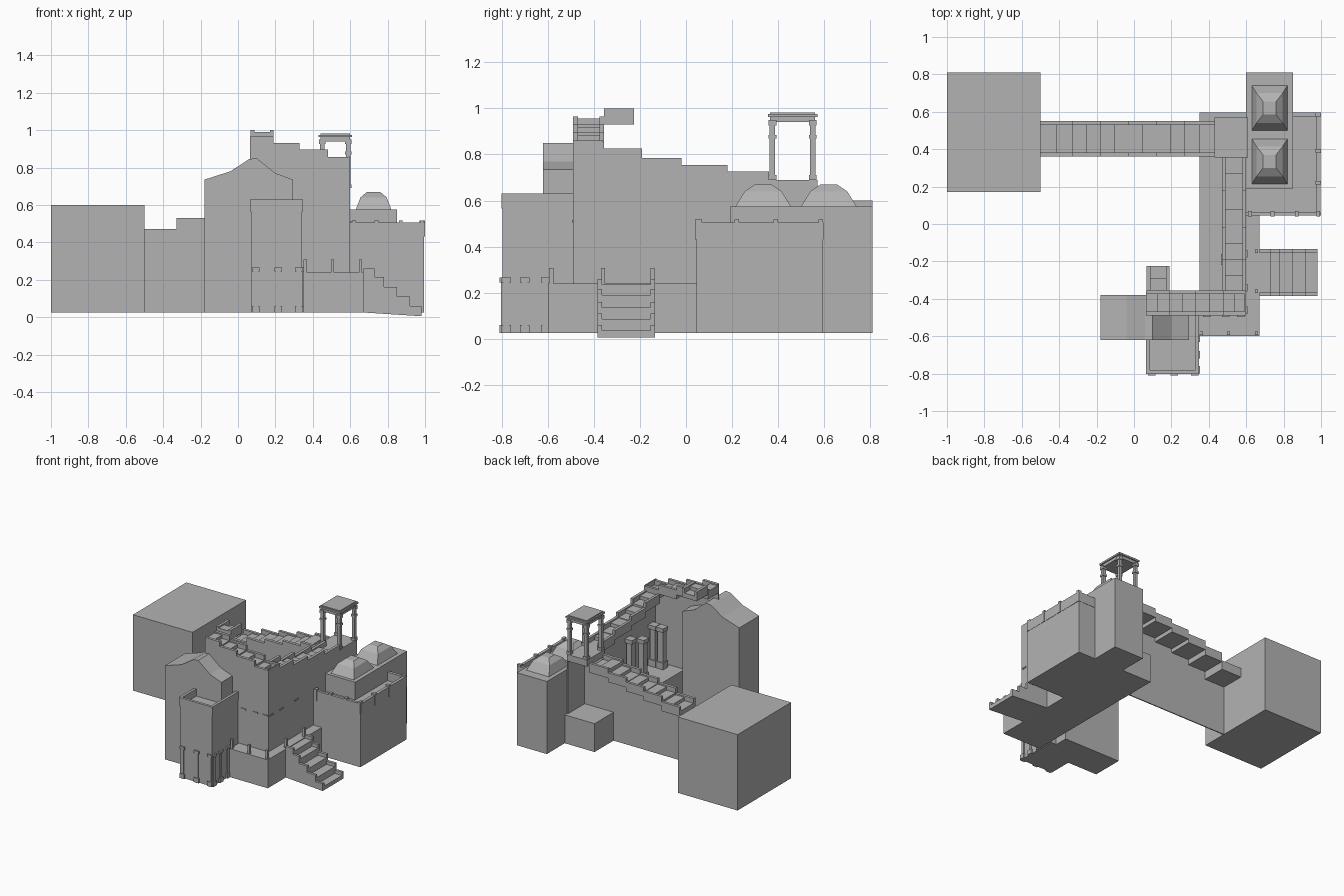
import bpy, bmesh
from mathutils import Vector

if "Cube" in bpy.data.objects:
    bpy.data.objects.remove(bpy.data.objects["Cube"], do_unlink=True)

stone = bpy.data.materials.new("grey_stone")
stone.use_nodes = True
GREY = (0.45, 0.45, 0.45, 1)
stone.diffuse_color = GREY
stone.node_tree.nodes["Principled BSDF"].inputs["Base Color"].default_value = GREY

GROUND, TERRACE = 0.025, 0.24


def finish(name, bm):
    bmesh.ops.recalc_face_normals(bm, faces=bm.faces)
    mesh = bpy.data.meshes.new(name)
    bm.to_mesh(mesh)
    bm.free()
    mesh.materials.append(stone)
    ob = bpy.data.objects.new(name, mesh)
    bpy.context.collection.objects.link(ob)
    return ob


def add_box(bm, x, y, z):
    verts = bmesh.ops.create_cube(bm, size=1)["verts"]
    for v in verts:
        v.co = Vector([r[0] + (c + 0.5) * (r[1] - r[0]) for r, c in zip((x, y, z), v.co)])


def boxes(name, parts):
    bm = bmesh.new()
    for part in parts:
        add_box(bm, *part)
    return finish(name, bm)


def prism(name, profile, axis, lo, hi):
    """Extrude an (along, z) profile across the given axis."""
    bm = bmesh.new()
    place = (lambda a, z, d: (d, a, z)) if axis == "x" else (lambda a, z, d: (a, d, z))
    face = bm.faces.new([bm.verts.new(place(a, z, lo)) for a, z in profile])
    out = bmesh.ops.extrude_face_region(bm, geom=[face])["geom"]
    move = Vector(place(0, 0, hi - lo))
    bmesh.ops.translate(bm, vec=move, verts=[v for v in out if isinstance(v, bmesh.types.BMVert)])
    return finish(name, bm)


def stepped(edges, heights, bottom):
    """Stair-shaped outline standing on a flat bottom."""
    pts = [(edges[0], bottom)]
    for a, b, z in zip(edges, edges[1:], heights):
        pts += [(a, z), (b, z)]
    return pts + [(edges[-1], bottom)]


def flight(name, edges, heights, along, lo, hi):
    """Overhanging steps: slab, raised tread and two curbs for each step."""
    parts = []
    for i, (a, b, z) in enumerate(zip(edges, edges[1:], heights)):
        up = i + 1 < len(heights) and heights[i + 1] > z
        mid = (a + b) / 2
        tread = (mid, b) if up else (a, mid)
        for run, side, height in (
            ((a, b), (lo, hi), (z - 0.07, z - 0.035)),
            (tread, (lo + 0.02, hi - 0.02), (z - 0.035, z - 0.01)),
            ((a, b), (lo, lo + 0.02), (z - 0.07, z)),
            ((a, b), (hi - 0.02, hi), (z - 0.07, z)),
        ):
            parts.append((run, side, height) if along == "x" else (side, run, height))
    boxes(name, parts)


# Plain house blocks
boxes("large_house", [((-1, -0.5), (0.17, 0.81), (GROUND, 0.6))])
boxes("terrace_base", [((0.35, 0.67), (-0.6, 0.595), (GROUND, TERRACE))])
boxes("domed_house", [((0.6, 0.85), (0.19, 0.81), (GROUND, 0.575))])
boxes("balcony_house", [((0.6, 0.995), (0.045, 0.595), (GROUND, 0.44))])
gable = [(-0.18, GROUND), (-0.18, 0.735), (-0.04, 0.78), (0.06, 0.845), (0.1, 0.85),
         (0.2, 0.77), (0.295, 0.735), (0.295, GROUND)]
prism("gabled_house", gable, "y", -0.62, -0.38)

# Roof domes as stacked tapering rings
for n, cy in (("front", 0.335), ("rear", 0.62)):
    bm = bmesh.new()
    rings = []
    for hx, hy, z in ((0.095, 0.12, 0.575), (0.07, 0.08, 0.64), (0.035, 0.035, 0.67)):
        rings.append([bm.verts.new((0.725 + sx * hx, cy + sy * hy, z))
                      for sx, sy in ((-1, -1), (1, -1), (1, 1), (-1, 1))])
    for r0, r1 in zip(rings, rings[1:]):
        for i in range(4):
            j = (i + 1) % 4
            bm.faces.new((r0[i], r0[j], r1[j], r1[i]))
    bm.faces.new(rings[-1])
    finish(n + "_dome", bm)

# Balcony parapet with small posts
boxes("balcony_parapet", [
    ((0.6, 1.0), (0.045, 0.065), (0.43, 0.505)),
    ((0.975, 0.997), (0.045, 0.595), (0.43, 0.505)),
    ((0.85, 0.997), (0.575, 0.597), (0.43, 0.505)),
])
boxes("balcony_posts",
      [((x - 0.01, x + 0.01), (0.04, 0.07), (0.43, 0.518)) for x in (0.62, 0.74, 0.87, 0.985)]
      + [((0.97, 1.0), (y - 0.01, y + 0.01), (0.43, 0.518)) for y in (0.22, 0.39, 0.585)])

# Tall thin walls carrying the stairs
bridge_x = (-0.5, -0.33, -0.18, -0.03, 0.12, 0.27, 0.43)
bridge_z = (0.47, 0.53, 0.57, 0.6, 0.63, 0.66)
side_y = (-0.49, -0.36, -0.19, -0.02, 0.18, 0.36)
side_z = (0.86, 0.825, 0.785, 0.755, 0.725)
front_x = (0.065, 0.19, 0.33, 0.48, 0.6)
front_z = (0.965, 0.93, 0.895, 0.855)
prism("bridge_wall", stepped(bridge_x + (0.6,), bridge_z + (0.69,), GROUND), "y", 0.36, 0.368)
prism("side_wall", stepped(side_y + (0.57,), side_z + (0.69,), GROUND), "x", 0.592, 0.6)
prism("front_wall", stepped(front_x, front_z, GROUND), "y", -0.49, -0.482)
flight("bridge_steps", bridge_x, bridge_z, "x", 0.362, 0.55)
flight("side_steps", side_y[1:], side_z[1:], "y", 0.47, 0.599)
flight("front_steps", front_x, front_z, "x", -0.489, -0.355)
flight("upper_landing", (-0.355, -0.225), (1.0,), "y", 0.067, 0.19)

# Beam ends poking through the walls
boxes("beam_ends",
      [((0.6, 0.606), (y, y + 0.04), (0.505, 0.515)) for y in (-0.48, -0.36, -0.18)]
      + [((x, x + 0.04), (-0.496, -0.49), (0.505, 0.515)) for x in (0.37, 0.47, 0.55)])

# Open pavilion on the top corner
boxes("pavilion_floor", [((0.43, 0.6), (0.36, 0.57), (0.64, 0.69))])
columns = []
for cx in (0.45, 0.59):
    for cy in (0.375, 0.55):
        for h, z in ((0.012, (0.69, 0.95)), (0.017, (0.69, 0.71)),
                     (0.017, (0.87, 0.885)), (0.017, (0.925, 0.95))):
            columns.append(((cx - h, cx + h), (cy - h, cy + h), z))
boxes("pavilion_columns", columns)
boxes("pavilion_roof", [
    ((0.44, 0.6), (0.365, 0.56), (0.94, 0.965)),
    ((0.43, 0.61), (0.355, 0.57), (0.962, 0.975)),
    ((0.44, 0.6), (0.365, 0.56), (0.97, 0.983)),
])

# Courtyard pillars under the stairs
pillars = []
for px, py in ((0.56, -0.14), (0.56, -0.42), (0.495, -0.42), (0.495, -0.19)):
    for h, z in ((0.022, (TERRACE, 0.53)), (0.03, (TERRACE, 0.29)), (0.03, (0.52, 0.55))):
        pillars.append(((px - h, px + h), (py - h, py + h), z))
boxes("courtyard_pillars", pillars)

# Short posts along the terrace edge
posts = ((0.36, -0.585), (0.505, -0.585), (0.655, -0.585), (0.655, -0.36), (0.655, -0.145))
boxes("terrace_posts", [((x - 0.009, x + 0.009), (y - 0.009, y + 0.009), (TERRACE, 0.308))
                        for x, y in posts])

# Front tower with roof parapet
boxes("front_tower", [((0.07, 0.342), (-0.797, -0.49), (GROUND, 0.575))])
boxes("tower_parapet", [
    ((0.065, 0.347), (-0.802, -0.782), (0.565, 0.63)),
    ((0.065, 0.085), (-0.802, -0.49), (0.565, 0.63)),
    ((0.327, 0.347), (-0.802, -0.49), (0.565, 0.63)),
])

# Slim pilasters with caps and feet around the tower
pilasters = []
for h, d, z in ((0.012, 0.006, (GROUND, 0.25)), (0.02, 0.012, (0.245, 0.265)),
                (0.02, 0.012, (GROUND, 0.06))):
    for x in (0.095, 0.215, 0.325):
        pilasters.append(((x - h, x + h), (-0.797 - d, -0.79), z))
    for y in (-0.78, -0.7, -0.61):
        pilasters.append(((0.335, 0.342 + d), (y - h, y + h), z))
boxes("tower_pilasters", pilasters)

# Entrance stairs with curbs on both sides
stair_x = (0.67, 0.73, 0.78, 0.85, 0.92, 0.98)
stair_z = (0.26, 0.215, 0.16, 0.11, 0.06)


def entrance(drop):
    pts = stepped(stair_x, [z - drop for z in stair_z], GROUND)
    return pts[:-1] + [(stair_x[-1], 0.005)]


prism("entrance_steps", entrance(0.025), "y", -0.37, -0.15)
prism("entrance_curb_near", entrance(0), "y", -0.385, -0.365)
prism("entrance_curb_far", entrance(0), "y", -0.155, -0.135)
